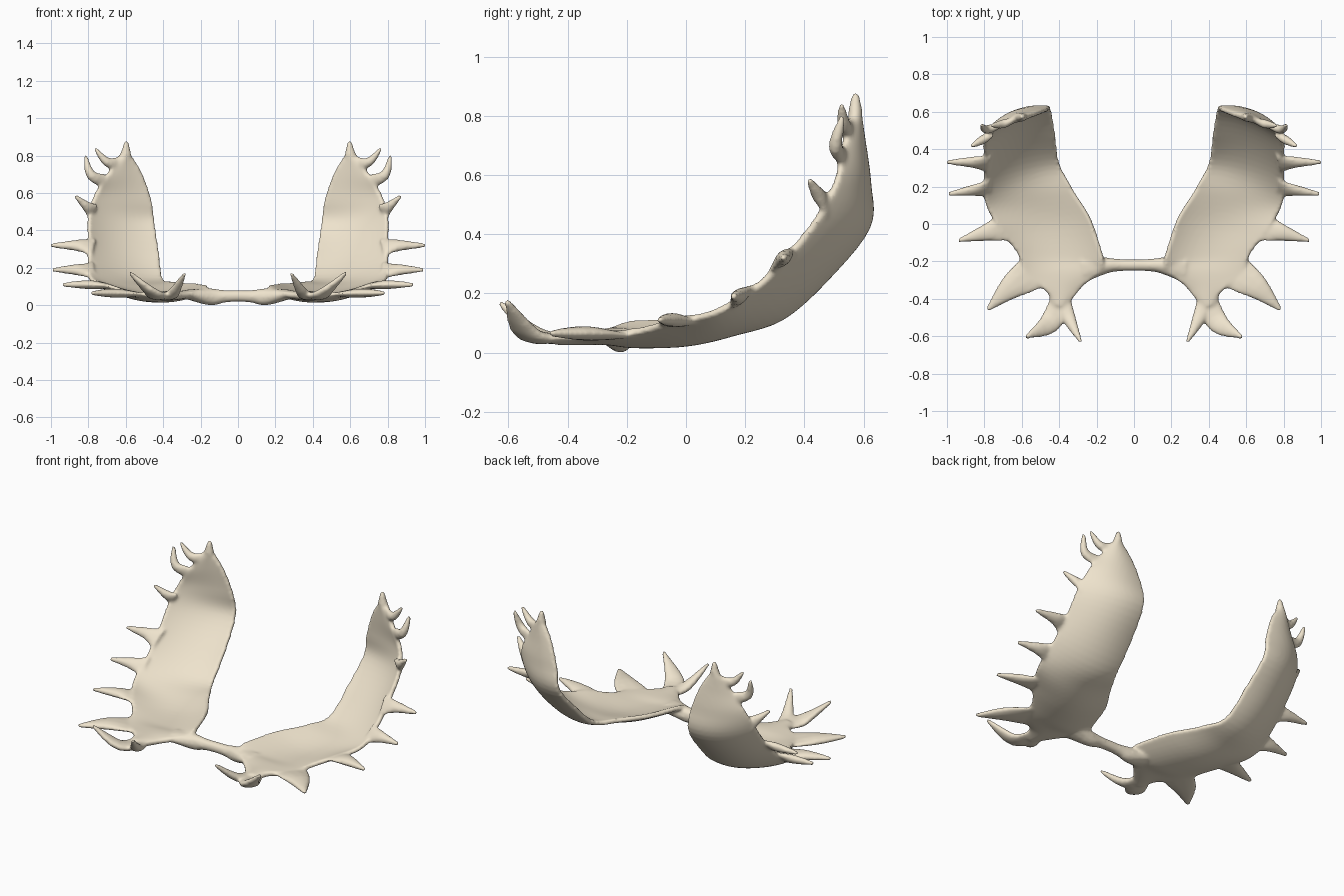
import bpy, bmesh, math
from mathutils import Vector as V

if "Cube" in bpy.data.objects:
    bpy.data.objects.remove(bpy.data.objects["Cube"])

bm = bmesh.new()

# palm: inner edge, middle, outer edge of each cross-section, brow to top
SECTIONS = [
    ((.36, -.44, .05), (.40, -.44, .05), (.44, -.42, .05)),
    ((.28, -.34, .055), (.38, -.35, .05), (.47, -.36, .06)),
    ((.18, -.25, .075), (.36, -.26, .05), (.57, -.28, .06)),
    ((.165, -.18, .10), (.38, -.17, .04), (.62, -.16, .075)),
    ((.235, .03, .11), (.47, .0, .045), (.71, -.04, .11)),
    ((.325, .18, .115), (.56, .15, .08), (.79, .10, .14)),
    ((.40, .325, .135), (.60, .30, .14), (.80, .23, .22)),
    ((.42, .47, .265), (.62, .455, .28), (.80, .35, .34)),
    ((.445, .61, .43), (.63, .57, .435), (.80, .45, .47)),
    ((.465, .61, .57), (.63, .585, .57), (.77, .505, .58)),
    ((.52, .59, .72), (.62, .575, .70), (.71, .525, .68)),
    ((.58, .57, .81), (.61, .57, .80), (.65, .55, .77)),
]


def spline(pts, t):
    """Point on a smooth curve through pts, t in 0..len-1."""
    i = min(int(t), len(pts) - 2)
    f = t - i
    a, b, c, d = [V(pts[min(max(k, 0), len(pts) - 1)]) for k in range(i - 1, i + 3)]
    return .5 * (2 * b + (c - a) * f + (2 * a - 5 * b + 4 * c - d) * f * f
                 + (3 * b - a - 3 * c + d) * f ** 3)


def palm(steps=5, across=16):
    grid = []
    for k in range((len(SECTIONS) - 1) * steps + 1):
        p, m, q = [spline([s[j] for s in SECTIONS], k / steps) for j in range(3)]
        row = []
        for j in range(across + 1):
            u = j / across
            row.append(p * (1 - u) * (1 - 2 * u) + m * 4 * u * (1 - u) + q * u * (2 * u - 1))
        grid.append(row)
    n, w = len(grid), across + 1
    sides = []
    for sgn in (1, -1):
        side = []
        for i in range(n):
            row = []
            for j in range(w):
                du = grid[min(i + 1, n - 1)][j] - grid[max(i - 1, 0)][j]
                dv = grid[i][min(j + 1, w - 1)] - grid[i][max(j - 1, 0)]
                h = .012 + .013 * math.sin(math.pi * j / across)
                row.append(bm.verts.new(grid[i][j] + sgn * h * du.cross(dv).normalized()))
            side.append(row)
        sides.append(side)
        for i in range(n - 1):
            for j in range(w - 1):
                bm.faces.new((side[i][j], side[i + 1][j], side[i + 1][j + 1], side[i][j + 1]))
    rim = [(i, 0) for i in range(n)] + [(n - 1, j) for j in range(1, w)] \
        + [(i, w - 1) for i in range(n - 2, -1, -1)] + [(0, j) for j in range(w - 2, 0, -1)]
    a, b = sides
    for (i, j), (k, l) in zip(rim, rim[1:] + rim[:1]):
        bm.faces.new((a[i][j], a[k][l], b[k][l], b[i][j]))


def tube(path, normal, widths, thicks, sides=10, steps=4):
    """Tapered oval tube; widths lie in the palm plane, thicks along normal."""
    rings, total = [], (len(path) - 1) * steps
    wt = [(a, b, 0) for a, b in zip(widths, thicks)]
    for k in range(total + 1):
        t = k / steps
        d = (spline(path, min(t + .1, len(path) - 1)) - spline(path, max(t - .1, 0))).normalized()
        side = d.cross(V(normal)).normalized()
        up = side.cross(d)
        r = spline(wt, t)
        c = spline(path, t)
        rings.append([bm.verts.new(c + side * r.x * math.cos(x) + up * r.y * math.sin(x))
                      for x in [2 * math.pi * s / sides for s in range(sides)]])
    for p, q in zip(rings, rings[1:]):
        for s in range(sides):
            e = (s + 1) % sides
            bm.faces.new((p[s], p[e], q[e], q[s]))
    bm.faces.new(rings[0])
    bm.faces.new(rings[-1])


palm()
UP, SLOPE, BACK = (0, 0, 1), (0, -.7, .7), (0, -1, 0)
# beam joining the two antlers
tube([(-.02, -.22, .05), (.07, -.22, .048), (.15, -.222, .045), (.28, -.24, .06)], UP,
     [.032, .033, .044, .08], [.032, .034, .047, .025])
# tines: path, palm normal, base and middle half-width
TINES = [
    ([(.40, -.38, .05), (.35, -.50, .06), (.285, -.63, .17)], UP, .06, .04),
    ([(.39, -.40, .05), (.45, -.53, .06), (.58, -.605, .175)], UP, .06, .06),
    ([(.53, -.25, .055), (.66, -.34, .065), (.785, -.46, .065)], UP, .11, .068),
    ([(.69, -.02, .10), (.79, -.045, .11), (.94, -.09, .11)], UP, .08, .048),
    ([(.77, .19, .185), (.86, .18, .19), (.995, .16, .19)], SLOPE, .07, .037),
    ([(.77, .32, .31), (.86, .33, .32), (1.005, .33, .32)], SLOPE, .07, .037),
    ([(.77, .475, .50), (.81, .45, .53), (.87, .415, .585)], BACK, .05, .028),
    ([(.69, .54, .66), (.785, .505, .695), (.815, .53, .80)], BACK, .04, .028),
    ([(.63, .56, .76), (.70, .535, .765), (.765, .525, .84)], BACK, .04, .026),
    ([(.61, .572, .76), (.60, .572, .81), (.597, .573, .88)], BACK, .05, .03),
]
for path, normal, w0, w1 in TINES:
    tube(path, normal, [w0, w1, .011], [.010, .025, .011])

bmesh.ops.recalc_face_normals(bm, faces=bm.faces)
me = bpy.data.meshes.new("antlers")
bm.to_mesh(me)
bm.free()
ob = bpy.data.objects.new("antlers", me)
bpy.context.collection.objects.link(ob)

# mirror, then fuse the parts into one smooth skin
mirror = ob.modifiers.new("mirror", 'MIRROR')
mirror.use_mirror_merge = False
fuse = ob.modifiers.new("fuse", 'REMESH')
fuse.mode = 'VOXEL'
fuse.voxel_size = .009
fuse.use_smooth_shade = True
soft = ob.modifiers.new("soften", 'SMOOTH')
soft.factor = .5
soft.iterations = 8

mat = bpy.data.materials.new("bone")
mat.diffuse_color = (.86, .77, .61, 1)
mat.use_nodes = True
mat.node_tree.nodes["Principled BSDF"].inputs["Base Color"].default_value = mat.diffuse_color
me.materials.append(mat)
